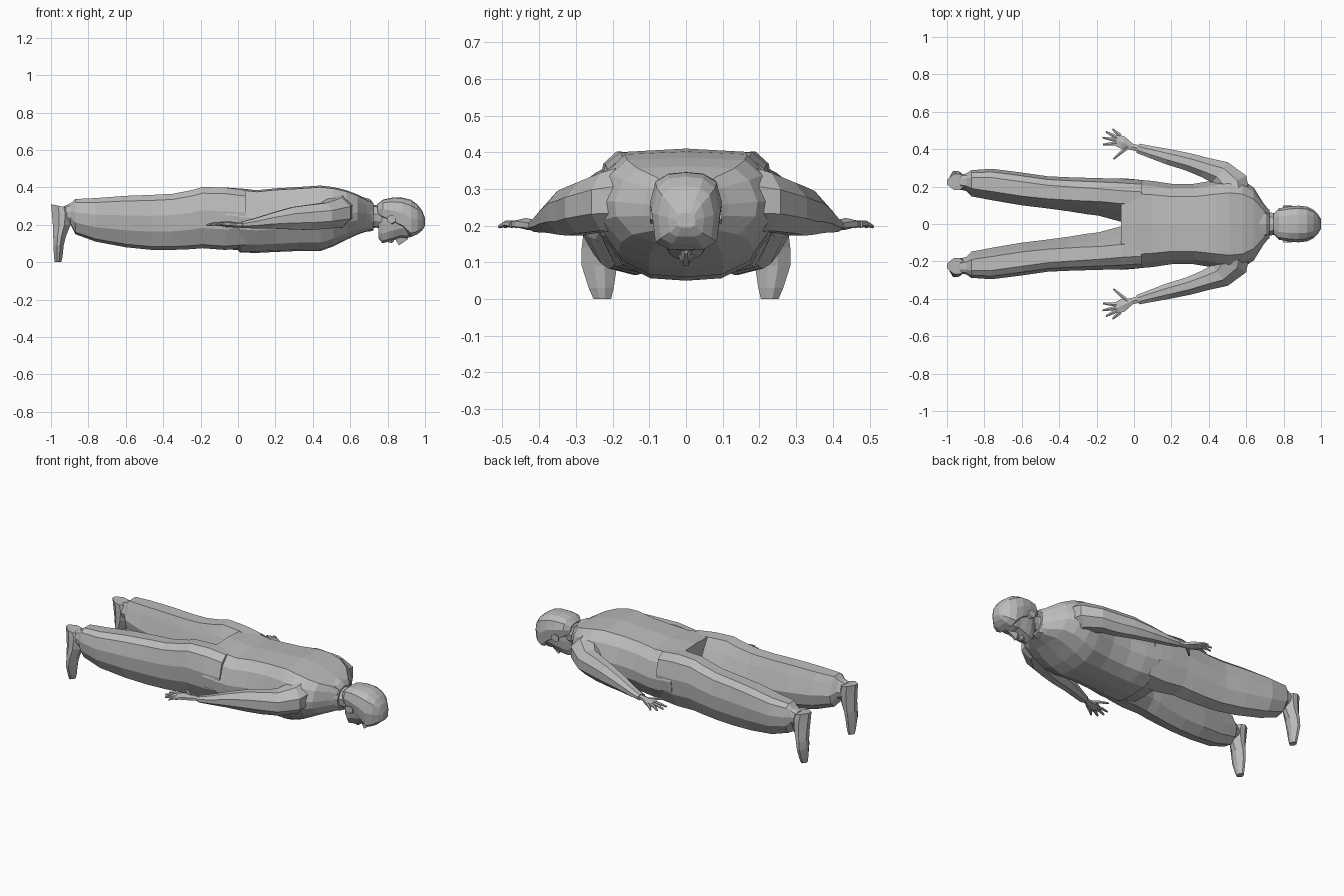
import bpy, bmesh, math
from mathutils import Vector

if "Cube" in bpy.data.objects:
    bpy.data.objects.remove(bpy.data.objects["Cube"])

grey = bpy.data.materials.new("plain grey")
grey.use_nodes = True
grey.diffuse_color = (0.5, 0.5, 0.5, 1)
grey.node_tree.nodes["Principled BSDF"].inputs["Base Color"].default_value = (0.5, 0.5, 0.5, 1)


def loft(name, strips, mirror=False):
    """Skin one or more strips of equal-sized rings, capped at both ends."""
    bm = bmesh.new()
    for rings in strips:
        loops = [[bm.verts.new(p) for p in ring] for ring in rings]
        n = len(loops[0])
        for a, b in zip(loops, loops[1:]):
            for i in range(n):
                j = (i + 1) % n
                bm.faces.new((a[i], a[j], b[j], b[i]))
        bm.faces.new(loops[0])
        bm.faces.new(loops[-1])
    bmesh.ops.recalc_face_normals(bm, faces=bm.faces)
    me = bpy.data.meshes.new(name)
    bm.to_mesh(me)
    bm.free()
    me.materials.append(grey)
    ob = bpy.data.objects.new(name, me)
    bpy.context.collection.objects.link(ob)
    if mirror:
        mod = ob.modifiers.new("Mirror", 'MIRROR')
        mod.use_axis = (False, True, False)
        mod.use_mirror_merge = False
    return ob


def body_ring(x, w, z0, z1, half):
    """Symmetric cross-section from a half profile of (width, height) fractions."""
    right = [(x, w * u, z0 + (z1 - z0) * v) for u, v in half]
    left = [(px, -py, pz) for px, py, pz in reversed(right) if py > 1e-6]
    return right + left


def oval(c, yaw, hw, hh, n=8):
    """Upright oval facing along a heading."""
    side = Vector((-math.sin(yaw), math.cos(yaw), 0))
    pts = []
    for i in range(n):
        a = math.tau * (i + 0.5) / n
        pts.append(Vector(c) + side * hw * 1.07 * math.cos(a)
                   + Vector((0, 0, hh * 1.07 * math.sin(a))))
    return pts


# Torso and hips
trunk = [(0, 1), (.68, .975), (.88, .82), (1, .55), (.97, .36), (.75, .13), (.42, .02), (0, 0)]
torso = [(-.07, .245, .07, .40), (0, .24, .065, .395), (.01, .238, .052, .395),
         (.10, .23, .05, .385), (.20, .215, .055, .395), (.32, .215, .06, .402),
         (.44, .235, .06, .41), (.51, .245, .085, .402), (.58, .235, .12, .385),
         (.64, .195, .148, .362), (.69, .115, .165, .335), (.72, .075, .18, .312)]
loft("torso", [[body_ring(*s, trunk) for s in torso]])

# Collar and neck
neck = [(0, 1), (.6, .93), (1, .6), (.9, .3), (.5, .05), (0, 0)]
loft("collar", [[body_ring(*s, neck) for s in
                 [(.66, .13, .16, .35), (.705, .092, .165, .338), (.725, .075, .17, .315)]]])
loft("neck", [[body_ring(*s, neck) for s in
               [(.68, .07, .18, .31), (.74, .06, .185, .305), (.82, .06, .17, .31)]]])

# Head, face down
skull = [(0, 1), (.72, .92), (.96, .75), (.97, .5), (.85, .25), (.55, .06), (0, 0)]
head = [(.75, .04, .13, .27), (.772, .06, .102, .30), (.80, .078, .108, .325),
        (.835, .086, .118, .335), (.87, .088, .13, .335), (.90, .088, .128, .335),
        (.94, .078, .14, .31), (.97, .055, .17, .28)]
loft("head", [[body_ring(*s, skull) for s in head]])

# Hair, its lower edge sweeping from nape to brow
cap = [(0, 1), (.5, .97), (.85, .84), (1, .5), (.9, .1), (.5, 0), (0, 0)]
hair = [(.745, .055, .25, .31), (.775, .084, .235, .335), (.83, .094, .205, .346),
        (.88, .098, .18, .345), (.925, .093, .135, .334), (.96, .076, .15, .308),
        (.985, .05, .17, .275), (1.0, .026, .195, .235)]
loft("hair", [[body_ring(*s, cap) for s in hair]])

# Nose, lips and ears
wedge = [(0, 1), (1, 1), (.45, 0), (0, 0)]
loft("nose", [[body_ring(*s, wedge) for s in
               [(.845, .012, .115, .15), (.86, .018, .09, .15), (.91, .009, .124, .15)]]])
loft("lips", [[body_ring(*s, wedge) for s in
               [(.805, .02, .105, .13), (.82, .028, .102, .13), (.835, .018, .112, .135)]]])
loft("ears", [[oval((.825, .082, .225), math.pi / 2, .022, .02, 6),
               oval((.82, .098, .23), math.pi / 2, .026, .022, 6)]], True)


# Trouser legs: sections give x, inner y, outer y, bottom, top, and inner top edge
def leg_ring(x, yi, yo, z0, z1, t):
    shape = [(t, .99), (.72, 1), (.9, .9), (1, .62), (.96, .33), (.75, .06),
             (.35, 0), (.08, .17), (0, .45), (t * .6, .8)]
    return [(x, yi + (yo - yi) * u, z0 + (z1 - z0) * v) for u, v in shape]


legs = [(.04, .01, .235, .075, .385, .42), (-.07, .012, .243, .066, .40, .42),
        (-.19, .045, .245, .075, .402, .38), (-.25, .052, .247, .07, .385, .36),
        (-.35, .068, .25, .066, .366, .33), (-.46, .083, .255, .066, .36, .3),
        (-.60, .10, .275, .08, .355, .28), (-.76, .127, .295, .11, .343, .28),
        (-.87, .148, .288, .15, .338, .3), (-.895, .175, .27, .20, .315, .3),
        (-.93, .185, .265, .215, .30, .3)]
loft("trouser_legs", [[leg_ring(*s) for s in legs]], True)


# Feet, toes pointing down
def foot_ring(z, x0, x1, yc, w):
    c = .3
    shape = [(-1, -c), (-c, -1), (c, -1), (1, -c), (1, c), (c, 1), (-c, 1), (-1, c)]
    return [(x0 + (x1 - x0) * (u + 1) / 2, yc + w * v,
             z + (.01 if z > .28 else 0) * -u) for u, v in shape]


feet = [(0, -.98, -.945, .228, .024), (.03, -.984, -.938, .231, .034),
        (.09, -.987, -.932, .236, .048), (.14, -.988, -.92, .234, .05),
        (.20, -.99, -.895, .23, .047), (.26, -.995, -.885, .227, .046),
        (.30, -1.0, -.895, .225, .043)]
loft("feet", [[foot_ring(*s) for s in feet]], True)

# Arms, from inside the shoulder to the cuff: x, y, z, heading, half width, half height
arms = [(.53, .13, .275, 90, .095, .10), (.52, .215, .265, 118, .092, .08),
        (.46, .275, .248, 143, .07, .07), (.38, .302, .24, 158, .055, .068),
        (.29, .332, .235, 163, .048, .06), (.18, .36, .222, 164, .042, .042),
        (.09, .385, .208, 164, .033, .027), (.02, .405, .2, 164, .026, .017)]
loft("arms", [[oval((x, y, z), math.radians(d), w, h) for x, y, z, d, w, h in arms]], True)


# Hands: palm, four fingers and a thumb
def tube(points, hw, hh, n=6):
    d = Vector(points[-1]) - Vector(points[0])
    yaw = math.atan2(d.y, d.x)
    return [oval(p, yaw, w, h, n) for p, w, h in zip(points, hw, hh)]


strips = [tube([(.04, .40, .2), (-.01, .412, .2), (-.06, .435, .205), (-.095, .45, .205)],
               [.02, .018, .036, .034], [.013, .013, .015, .011])]
fingers = [((-.075, .472), (-.115, .508)), ((-.09, .462), (-.15, .493)),
           ((-.095, .448), (-.168, .462)), ((-.09, .432), (-.165, .425)),
           ((-.035, .412), (-.11, .347))]
for (ax, ay), (bx, by) in fingers:
    mid = ((ax + bx) / 2, (ay + by) / 2, .206)
    strips.append(tube([(ax, ay, .204), mid, (bx, by, .198)],
                       [.012, .009, .005], [.01, .008, .005]))
loft("hands", strips, True)
